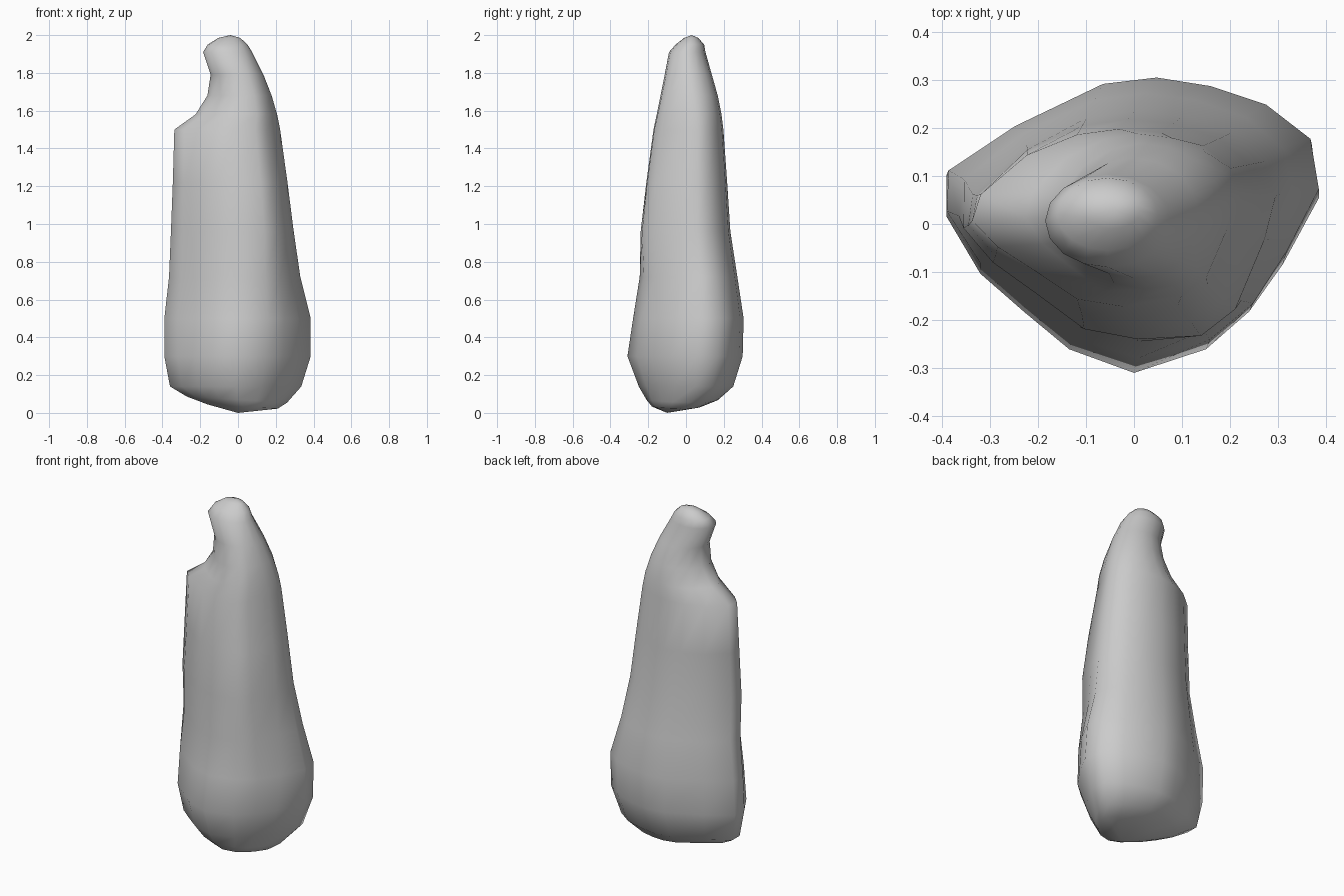
import bpy, bmesh
from math import sin, cos, tau

if "Cube" in bpy.data.objects:
    bpy.data.objects.remove(bpy.data.objects["Cube"])

# Cross-sections: rounded triangle at the base, fuller on the right higher up, oval tip
LOW = [(-.39, .11), (-.39, .02), (-.32, -.10), (-.23, -.18), (-.135, -.26),
       (0, -.31), (.15, -.26), (.24, -.18), (.31, -.08), (.385, .06),
       (.37, .175), (.275, .25), (.16, .29), (.05, .31), (-.06, .297),
       (-.25, .20)]
MID = [(-.33, .06), (-.35, -.01), (-.29, -.08), (-.20, -.145), (-.10, -.22),
       (.01, -.24), (.14, -.235), (.21, -.18), (.27, -.03), (.29, .06),
       (.265, .13), (.20, .19), (.10, .225), (0, .235), (-.10, .22),
       (-.22, .165)]
N = len(LOW)
TIP = [(-cos(tau * (i - 1) / N), .25 - sin(tau * (i - 1) / N)) for i in range(N)]

# Height, left, right, front, back
RINGS = [
    (.035, -.16, .21, -.18, .08),
    (.07, -.27, .26, -.21, .17),
    (.14, -.36, .335, -.25, .25),
    (.30, -.39, .385, -.31, .30),
    (.50, -.39, .385, -.28, .305),
    (.72, -.365, .33, -.245, .272),
    (.96, -.355, .295, -.24, .235),
    (1.22, -.345, .262, -.21, .218),
    (1.50, -.337, .223, -.172, .198),
    (1.58, -.225, .207, -.155, .188),
    (1.68, -.162, .178, -.135, .168),
    (1.79, -.145, .135, -.113, .137),
    (1.91, -.185, .075, -.09, .103),
    (1.95, -.16, .05, -.055, .096),
    (1.985, -.105, .012, -.01, .065),
]


def unit(section):
    """Scale a section into the 0..1 square."""
    xs, ys = zip(*section)
    return [((x - min(xs)) / (max(xs) - min(xs)),
             (y - min(ys)) / (max(ys) - min(ys))) for x, y in section]


def blend(a, b, t):
    t = min(1, max(0, t))
    return unit([(p[0] + (q[0] - p[0]) * t, p[1] + (q[1] - p[1]) * t)
                 for p, q in zip(a, b)])


low, mid, top = unit(LOW), unit(MID), unit(TIP)

# Lofted body with closed base and tip
bm = bmesh.new()
loops = []
for z, x0, x1, y0, y1 in RINGS:
    if z < 1.55:
        section = blend(low, mid, (z - .4) / .6)
    else:
        section = blend(mid, top, (z - 1.5) / .4)
    tilt = -.06 if z < .1 else 0
    loop = []
    for u, v in section:
        x = x0 + u * (x1 - x0)
        loop.append(bm.verts.new((x, y0 + v * (y1 - y0), z + tilt * x)))
    loops.append(loop)
for a, b in zip(loops, loops[1:]):
    for i in range(N):
        j = (i + 1) % N
        bm.faces.new((a[i], a[j], b[j], b[i]))
base = bm.verts.new((0, -.10, 0))
tip = bm.verts.new((-.04, .03, 2))
for i in range(N):
    j = (i + 1) % N
    bm.faces.new((base, loops[0][j], loops[0][i]))
    bm.faces.new((tip, loops[-1][i], loops[-1][j]))
bmesh.ops.recalc_face_normals(bm, faces=bm.faces)
for f in bm.faces:
    f.smooth = True

mesh = bpy.data.meshes.new("standing_stone")
bm.to_mesh(mesh)
bm.free()
stone = bpy.data.objects.new("standing_stone", mesh)
bpy.context.collection.objects.link(stone)
